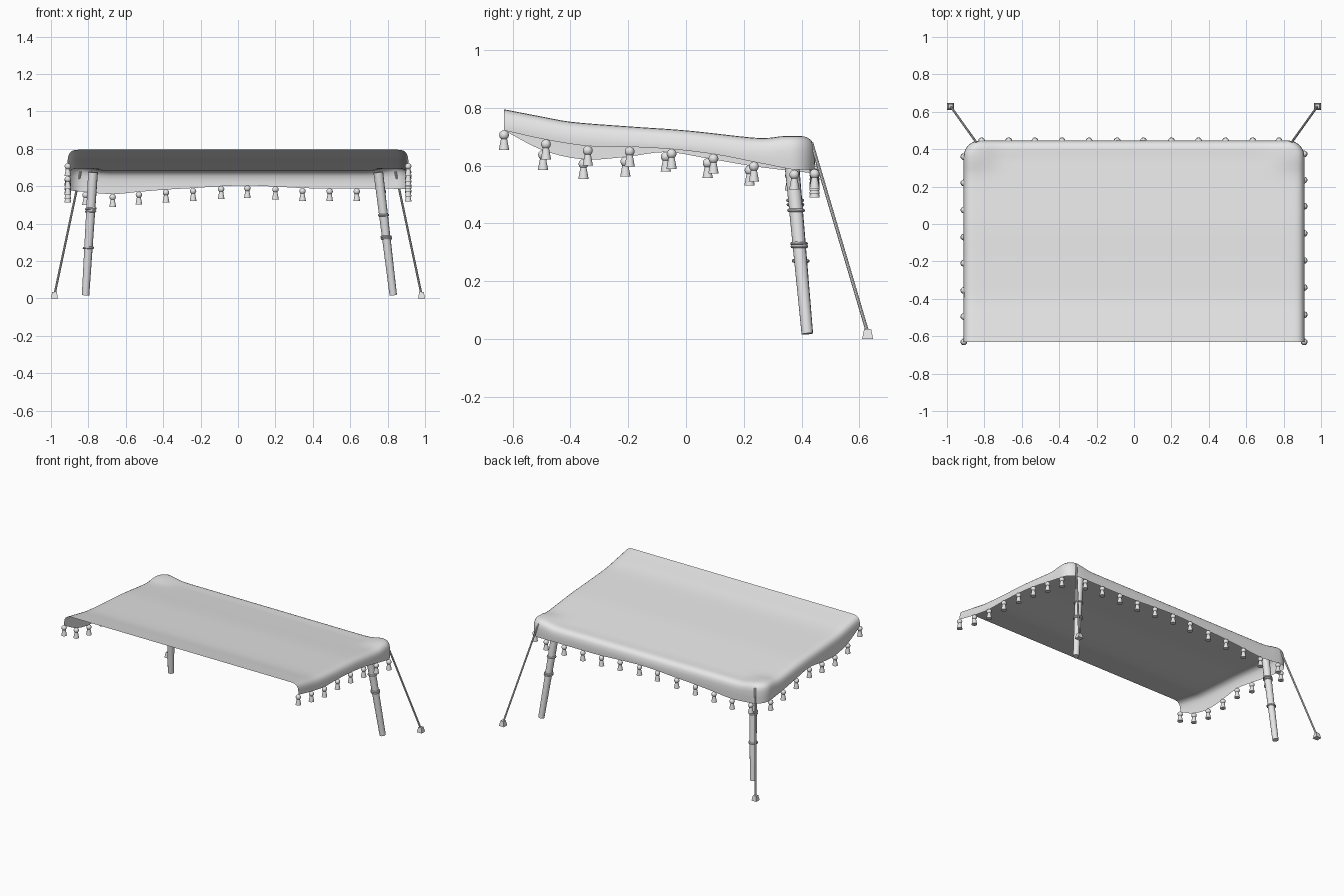
import bpy, bmesh, math
from mathutils import Vector

if "Cube" in bpy.data.objects:
    bpy.data.objects.remove(bpy.data.objects["Cube"])

grey = bpy.data.materials.new("light grey")
grey.diffuse_color = (0.8, 0.8, 0.8, 1)
grey.use_nodes = True
grey.node_tree.nodes["Principled BSDF"].inputs["Base Color"].default_value = grey.diffuse_color


def finish(name, bm, angle=40):
    bmesh.ops.recalc_face_normals(bm, faces=bm.faces[:])
    me = bpy.data.meshes.new(name)
    bm.to_mesh(me)
    bm.free()
    me.materials.append(grey)
    ob = bpy.data.objects.new(name, me)
    bpy.context.collection.objects.link(ob)
    bpy.context.view_layer.objects.active = ob
    ob.select_set(True)
    bpy.ops.object.shade_smooth_by_angle(angle=math.radians(angle))
    ob.select_set(False)
    return ob


def lerp(pts, t):
    # smooth interpolation through (t, value) points
    if t <= pts[0][0]:
        return pts[0][1]
    for i in range(len(pts) - 1):
        (a, va), (b, vb) = pts[i], pts[i + 1]
        if t <= b:
            m = lambda j: ((pts[j + 1][1] - pts[j - 1][1]) / (pts[j + 1][0] - pts[j - 1][0])
                           if 0 < j < len(pts) - 1 else (vb - va) / (b - a))
            h, u = b - a, (t - a) / (b - a)
            return ((2*u**3 - 3*u**2 + 1) * va + (u**3 - 2*u**2 + u) * h * m(i)
                    + (3*u**2 - 2*u**3) * vb + (u**3 - u**2) * h * m(i + 1))
    return pts[-1][1]


# canopy measurements: roof slope and wavy hem on each side
CX, CY, FY, R = 0.825, 0.36, -0.63, 0.085
roof = [(-.63, .795), (-.5, .77), (-.4, .752), (-.2, .736), (0, .722), (.2, .70), (.36, .683)]
hem_r = [(-.63, .722), (-.485, .69), (-.34, .668), (-.195, .665), (-.05, .657),
         (.095, .64), (.235, .613), (.375, .585)]
hem_l = [(-.63, .722), (-.495, .653), (-.355, .622), (-.21, .63), (-.07, .647),
         (.075, .625), (.22, .60), (.36, .582)]
hem_b = [(-.83, .57), (-.67, .558), (-.53, .57), (-.385, .582), (-.24, .59), (-.09, .6),
         (.05, .604), (.2, .598), (.345, .59), (.49, .588), (.635, .588), (.83, .587)]


def top(x, y):
    bump = 0.02 * math.exp(-((abs(x) - CX)**2 + (y - CY)**2) / 0.004)
    return lerp(roof, y) + bump


NX, NY, NA = 36, 30, 8
xs = [-CX + 2 * CX * i / NX for i in range(NX + 1)]
ys = [FY + (CY - FY) * j / NY for j in range(NY + 1)]

# rim: (inner point, outward direction, hem height)
rim = [((-CX, y), (-1, 0), lerp(hem_l, y)) for y in ys]
for k in range(1, NA):
    t = k / NA
    a = math.pi - t * math.pi / 2
    rim.append(((-CX, CY), (math.cos(a), math.sin(a)), .582 + t * (.57 - .582)))
rim += [((x, CY), (0, 1), lerp(hem_b, x)) for x in xs]
for k in range(1, NA):
    a = math.pi / 2 * (1 - k / NA)
    rim.append(((CX, CY), (math.cos(a), math.sin(a)), .586))
rim += [((CX, y), (1, 0), lerp(hem_r, y)) for y in reversed(ys)]

# canopy sheet with rounded edge and hanging skirt
bm = bmesh.new()
grid = [[bm.verts.new((x, y, top(x, y))) for x in xs] for y in ys]
for j in range(NY):
    for i in range(NX):
        bm.faces.new((grid[j][i], grid[j][i+1], grid[j+1][i+1], grid[j+1][i]))
profile = [(0, 0), (.03, 0), (.05, .002), (.063, .007), (.074, .016), (.081, .029), (.085, .05)]
cols = []
for (px, py), (dx, dy), hem in rim:
    z = top(px, py)
    pts = [(o, z - d) for o, d in profile]
    pts += [(R + .001, (z - .05 + hem) / 2), (R, hem)]
    cols.append([bm.verts.new((px + dx * o, py + dy * o, h)) for o, h in pts])
for a, b in zip(cols, cols[1:]):
    for k in range(len(a) - 1):
        bm.faces.new((a[k], b[k], b[k+1], a[k+1]))
bmesh.ops.remove_doubles(bm, verts=bm.verts[:], dist=1e-5)
finish("canopy", bm, 60)


def rod(bm, p, q, r1, r2, seg):
    p, q = Vector(p), Vector(q)
    d = q - p
    m = d.to_track_quat('Z', 'Y').to_matrix().to_4x4()
    m.translation = (p + q) / 2
    bmesh.ops.create_cone(bm, cap_ends=True, segments=seg, radius1=r1, radius2=r2,
                          depth=d.length, matrix=m)


# tassels along the hem
bm = bmesh.new()
spots = [(CX + R, y, z) for y, z in hem_r] + [(-CX - R, y, z) for y, z in hem_l]
spots += [(x, CY + R, lerp(hem_b, x)) for x in
          (-.815, -.67, -.53, -.385, -.24, -.09, .05, .2, .345, .49, .635, .775)]
for x, y, z in spots:
    ret = bmesh.ops.create_uvsphere(bm, u_segments=12, v_segments=8, radius=.017)
    bmesh.ops.translate(bm, verts=ret["verts"], vec=(x, y, z - .016))
    rod(bm, (x, y, z - .068), (x, y, z - .026), .018, .01, 12)
finish("tassels", bm)


def ring(bm, c, axis, big, small):
    m = axis.to_track_quat('Z', 'Y').to_matrix()
    n, k = 20, 8
    v = []
    for i in range(n):
        a = 2 * math.pi * i / n
        for j in range(k):
            b = 2 * math.pi * j / k
            r = big + small * math.cos(b)
            v.append(bm.verts.new(c + m @ Vector((r * math.cos(a), r * math.sin(a),
                                                  small * math.sin(b)))))
    for i in range(n):
        for j in range(k):
            i2, j2 = (i + 1) % n, (j + 1) % k
            bm.faces.new((v[i*k+j], v[i2*k+j], v[i2*k+j2], v[i*k+j2]))


# back poles with binding rings, guy ropes and pegs
for side, name, foot, head, rings in (
        (-1, "left", (-.815, .42, .018), (-.775, .36, .675), (.27, .465, .48)),
        (1, "right", (.83, .42, .018), (.75, .36, .675), (.32, .33, .445))):
    bm = bmesh.new()
    rod(bm, foot, head, .02, .026, 12)
    finish(name + "_pole", bm)
    bm = bmesh.new()
    f, h = Vector(foot), Vector(head)
    for z in rings:
        t = (z - f.z) / (h.z - f.z)
        ring(bm, f.lerp(h, t), (h - f).normalized() + Vector((.1 * side, .1, 0)), .025, .006)
    finish(name + "_pole_rings", bm)
    bm = bmesh.new()
    rod(bm, (side * .842, .435, .678), (side * .98, .628, .025), .006, .006, 8)
    finish(name + "_guy_rope", bm)
    bm = bmesh.new()
    ret = bmesh.ops.create_cube(bm, size=1)
    for v in ret["verts"]:
        w = .012 if v.co.z > 0 else .019
        v.co = (side * .981 + math.copysign(w, v.co.x), .629 + math.copysign(w, v.co.y),
                .035 if v.co.z > 0 else 0)
    finish(name + "_peg", bm)
